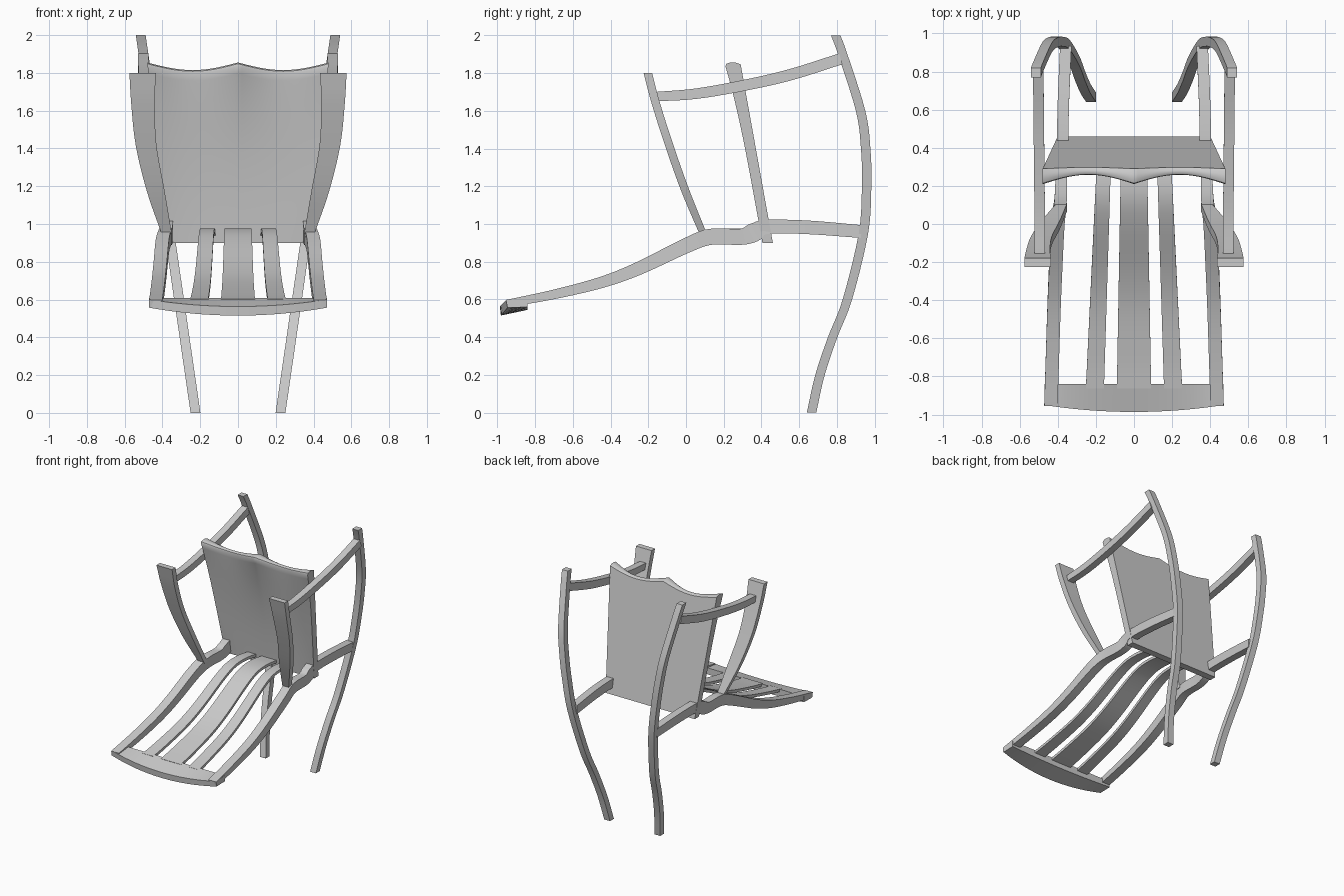
import bpy, bmesh, math
from mathutils import Vector

cube = bpy.data.objects.get("Cube")
if cube:
    bpy.data.objects.remove(cube)

COLOUR = (0.6, 0.6, 0.6, 1)
grey = bpy.data.materials.new("plain grey")
grey.diffuse_color = COLOUR
grey.use_nodes = True
grey.node_tree.nodes["Principled BSDF"].inputs["Base Color"].default_value = COLOUR


def loft(name, rings, angle=30):
    """Skin a list of equal closed rings and cap both ends."""
    bm = bmesh.new()
    loops = [[bm.verts.new(p) for p in ring] for ring in rings]
    n = len(loops[0])
    for a, b in zip(loops, loops[1:]):
        for i in range(n):
            j = (i + 1) % n
            bm.faces.new((a[i], a[j], b[j], b[i]))
    bm.faces.new(loops[0])
    bm.faces.new(loops[-1])
    bmesh.ops.recalc_face_normals(bm, faces=bm.faces)
    mesh = bpy.data.meshes.new(name)
    bm.to_mesh(mesh)
    bm.free()
    mesh.materials.append(grey)
    obj = bpy.data.objects.new(name, mesh)
    bpy.context.collection.objects.link(obj)
    bpy.ops.object.select_all(action='DESELECT')
    obj.select_set(True)
    bpy.context.view_layer.objects.active = obj
    bpy.ops.object.shade_smooth_by_angle(angle=math.radians(angle))
    return obj


def smooth_path(points, steps=5):
    """Catmull-Rom curve through stations of any dimension."""
    pts = [Vector(p) for p in points]
    pts = [pts[0] * 2 - pts[1]] + pts + [pts[-1] * 2 - pts[-2]]
    out = []
    for a, b, c, d in zip(pts, pts[1:], pts[2:], pts[3:]):
        for k in range(steps):
            t = k / steps
            out.append(0.5 * (2 * b + (c - a) * t + (2 * a - 5 * b + 4 * c - d) * t ** 2
                              + (3 * b - a - 3 * c + d) * t ** 3))
    return out + [pts[-2]]


def bar(name, stations, side=1, upright=False):
    """Rectangular bar through stations of (x, y, z, width in x, thickness)."""
    path = smooth_path(stations)
    rings = []
    for i, p in enumerate(path):
        d = path[min(i + 1, len(path) - 1)] - path[max(i - 1, 0)]
        across = Vector((0, 1, 0)) if upright else Vector((0, -d[2], d[1])).normalized()
        centre = Vector((p[0] * side, p[1], p[2]))
        w, t = Vector((p[3] / 2, 0, 0)), across * p[4] / 2
        rings.append([centre - w - t, centre + w - t, centre + w + t, centre - w + t])
    return loft(name, rings)


# Long bowed legs: (y, z)
long_leg = [(0.665, 0), (0.71, 0.2), (0.777, 0.4), (0.855, 0.6), (0.94, 0.95),
            (0.957, 1.2), (0.952, 1.4), (0.925, 1.6), (0.83, 1.9), (0.793, 2)]
# Wide flaring legs: (x, y, z, width, thickness)
wide_leg = [(0.378, 0.09, 0.95, 0.055, 0.04), (0.437, -0.005, 1.18, 0.095, 0.045),
            (0.487, -0.09, 1.42, 0.11, 0.045), (0.503, -0.16, 1.64, 0.125, 0.045),
            (0.505, -0.202, 1.8, 0.14, 0.045)]
stretcher = [(0.495, -0.16, 1.675, 0.055, 0.05), (0.495, 0.05, 1.69, 0.055, 0.055),
             (0.497, 0.3, 1.733, 0.055, 0.058), (0.5, 0.55, 1.79, 0.055, 0.06),
             (0.502, 0.82, 1.875, 0.055, 0.06)]
# Curved posts running from the crest rail to the long legs
post = [(0.436, -0.95, 0.578, 0.07, 0.04), (0.428, -0.7, 0.627, 0.07, 0.05),
        (0.42, -0.45, 0.69, 0.07, 0.06), (0.412, -0.25, 0.765, 0.07, 0.07),
        (0.4, 0, 0.885, 0.07, 0.08), (0.385, 0.13, 0.932, 0.065, 0.085),
        (0.38, 0.29, 0.932, 0.06, 0.085), (0.375, 0.36, 0.955, 0.06, 0.1),
        (0.375, 0.43, 0.985, 0.06, 0.075), (0.37, 0.65, 0.982, 0.06, 0.072),
        (0.358, 0.93, 0.96, 0.06, 0.068)]
# Centre line shared by the slats: (y, z)
slat_line = [(-0.86, 0.592), (-0.7, 0.625), (-0.45, 0.69), (-0.25, 0.77),
             (0, 0.9), (0.14, 0.955), (0.27, 0.965), (0.4, 0.95)]


def slat(name, x_front, x_back, w_front, w_back, side=1):
    stations = []
    for y, z in slat_line:
        f = (y + 0.86) / 1.26
        stations.append((x_front + (x_back - x_front) * f, y, z,
                         w_front + (w_back - w_front) * f, 0.022))
    bar(name, stations, side)


for label, side in (("left", 1), ("right", -1)):
    bar(label + "_long_leg", [(0.225 + 0.145 * z, y, z, 0.052, 0.05) for y, z in long_leg],
        side, upright=True)
    bar(label + "_wide_leg", wide_leg, side, upright=True)
    bar(label + "_stretcher", stretcher, side)
    bar(label + "_post", post, side)
    slat(label + "_slat", 0.205, 0.155, 0.095, 0.073, side)
slat("centre_slat", 0, 0, 0.18, 0.135)

# Crest rail: flat inner edge, bowed outer edge
crest = []
for i in range(17):
    u = i / 8 - 1
    x, bow = 0.47 * u, 1 - u * u
    crest.append([(x, -0.84, 0.607), (x, -0.95 - 0.036 * bow, 0.6 - 0.037 * bow),
                  (x, -0.945 - 0.036 * bow, 0.557 - 0.042 * bow), (x, -0.84, 0.56 - 0.015 * bow)])
loft("crest_rail", crest)

# Scooped seat panel: flat underside, two hollows and a scalloped rounded edge
COLS, ROWS = 48, 24
panel = []
for i in range(COLS + 1):
    u = 2 * i / COLS - 1
    ridge = 1 - math.sin(math.pi * abs(u))
    height = 0.915 + 0.04 * ridge

    def point(s, depth):
        """depth 0 is the underside, 1 the seat surface."""
        z = 0.9 + s * height
        scoop = 0.016 * math.sin(math.pi * s) * (1 - u ** 4)
        thick = 0.055 + s ** 4 * (0.045 * ridge - 0.015) - scoop
        return (u * (0.4 + 0.08 * s), 0.46 - 0.18 * (z - 0.9) - thick * depth, z)

    ring = [point(k / ROWS * 0.98, 1) for k in range(ROWS + 1)]
    ring += [point(0.993, 0.9), point(1, 0.65), point(1, 0.3), point(0.99, 0)]
    ring += [point(0.5, 0), point(0, 0)]
    panel.append(ring)
loft("seat_panel", panel, angle=40)
